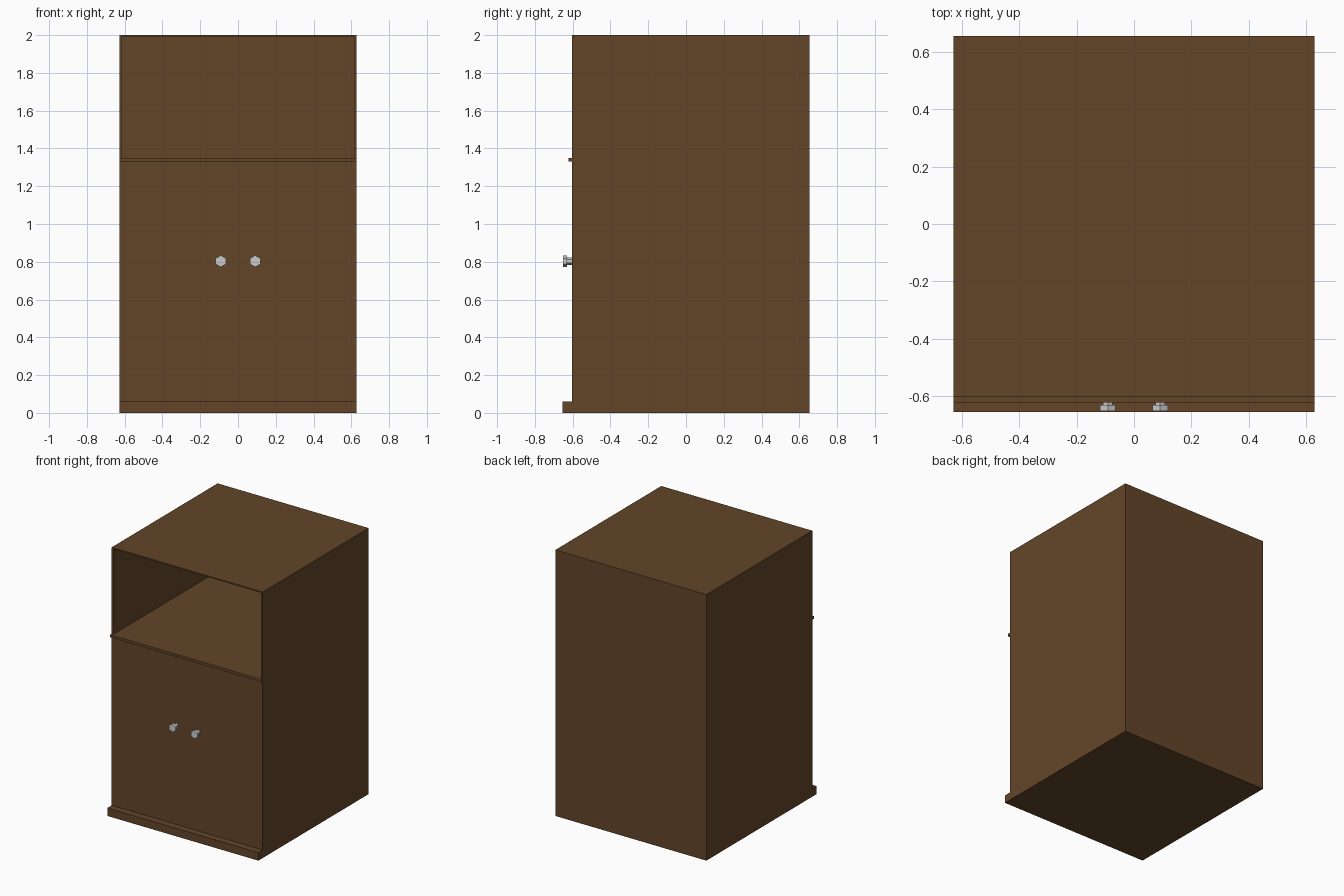
import bpy, bmesh, math
from mathutils import Matrix

if "Cube" in bpy.data.objects:
    bpy.data.objects.remove(bpy.data.objects["Cube"])

wood = bpy.data.materials.new("brown_wood")
wood.diffuse_color = (0.125, 0.06, 0.022, 1)
wood.use_nodes = True
wood.node_tree.nodes["Principled BSDF"].inputs["Base Color"].default_value = wood.diffuse_color


def finish(name, bm, mat=None):
    mesh = bpy.data.meshes.new(name)
    bm.to_mesh(mesh)
    bm.free()
    if mat:
        mesh.materials.append(mat)
    ob = bpy.data.objects.new(name, mesh)
    bpy.context.collection.objects.link(ob)
    return ob


def box(name, x, y, z):
    """Wooden board spanning the given (min, max) ranges."""
    bm = bmesh.new()
    size = [b - a for a, b in (x, y, z)]
    mid = [(a + b) / 2 for a, b in (x, y, z)]
    bmesh.ops.create_cube(bm, size=1, matrix=Matrix.Translation(mid) @ Matrix.Diagonal((*size, 1)))
    return finish(name, bm, wood)


def hex_bar(bm, x, z, r, y0, y1):
    """Six-sided bar along y with a corner pointing up."""
    m = (Matrix.Translation((x, (y0 + y1) / 2, z))
         @ Matrix.Rotation(math.radians(90), 4, 'X'))
    new = bmesh.ops.create_cone(bm, cap_ends=True, segments=6, radius1=r, radius2=r,
                                depth=y1 - y0, matrix=m)["verts"]
    # create_cone starts on its local y axis; make sure a corner is at the top
    if max(v.co.z for v in new) < z + r * 0.95:
        bmesh.ops.rotate(bm, verts=new, cent=(x, 0, z),
                         matrix=Matrix.Rotation(math.radians(30), 3, 'Y'))


W, FRONT, BACK, H = 0.628, -0.603, 0.655, 2.0
T = 0.014                                   # board thickness
SHELF = (1.33, 1.35)

# Carcass boards
box("bottom_panel", (-W + T, W - T), (FRONT, BACK - T), (0, 0.06))
box("top_panel", (-W + T, W - T), (FRONT, BACK - T), (H - 0.01, H))
box("back_panel", (-W + T, W - T), (BACK - T, BACK), (0, H))

# Side panels are notched at the front to receive the full-width doors
for side, s in (("left", -1), ("right", 1)):
    x = sorted((s * W, s * (W - T)))
    bm = bmesh.new()
    profile = [(FRONT, 0), (BACK, 0), (BACK, H), (FRONT, H), (FRONT, SHELF[1]),
               (FRONT + T, SHELF[1]), (FRONT + T, 0.06), (FRONT, 0.06)]
    face = bm.faces.new([bm.verts.new((x[0], y, z)) for y, z in profile])
    ext = bmesh.ops.extrude_face_region(bm, geom=[face])["geom"]
    bmesh.ops.translate(bm, vec=(T, 0, 0),
                        verts=[g for g in ext if isinstance(g, bmesh.types.BMVert)])
    bmesh.ops.recalc_face_normals(bm, faces=bm.faces)
    finish(side + "_side_panel", bm, wood)

    # Door closed flush with the carcass
    box(side + "_door", sorted((0, s * W)), (FRONT, FRONT + T), (0.06, SHELF[0]))

    # Hexagonal knob: stem and wider head
    bm = bmesh.new()
    hex_bar(bm, s * 0.091, 0.803, 0.019, -0.633, FRONT)
    hex_bar(bm, s * 0.091, 0.803, 0.031, -0.651, -0.631)
    finish(side + "_knob", bm)

# Shelf under the open compartment, with its projecting lip
box("shelf", (-W + T, W - T), (FRONT + T, BACK - T), SHELF)
box("shelf_lip", (-W, W), (-0.622, FRONT + T), SHELF)

# Projecting plinth strip
box("plinth", (-W, W), (-0.655, FRONT), (0, 0.06))
